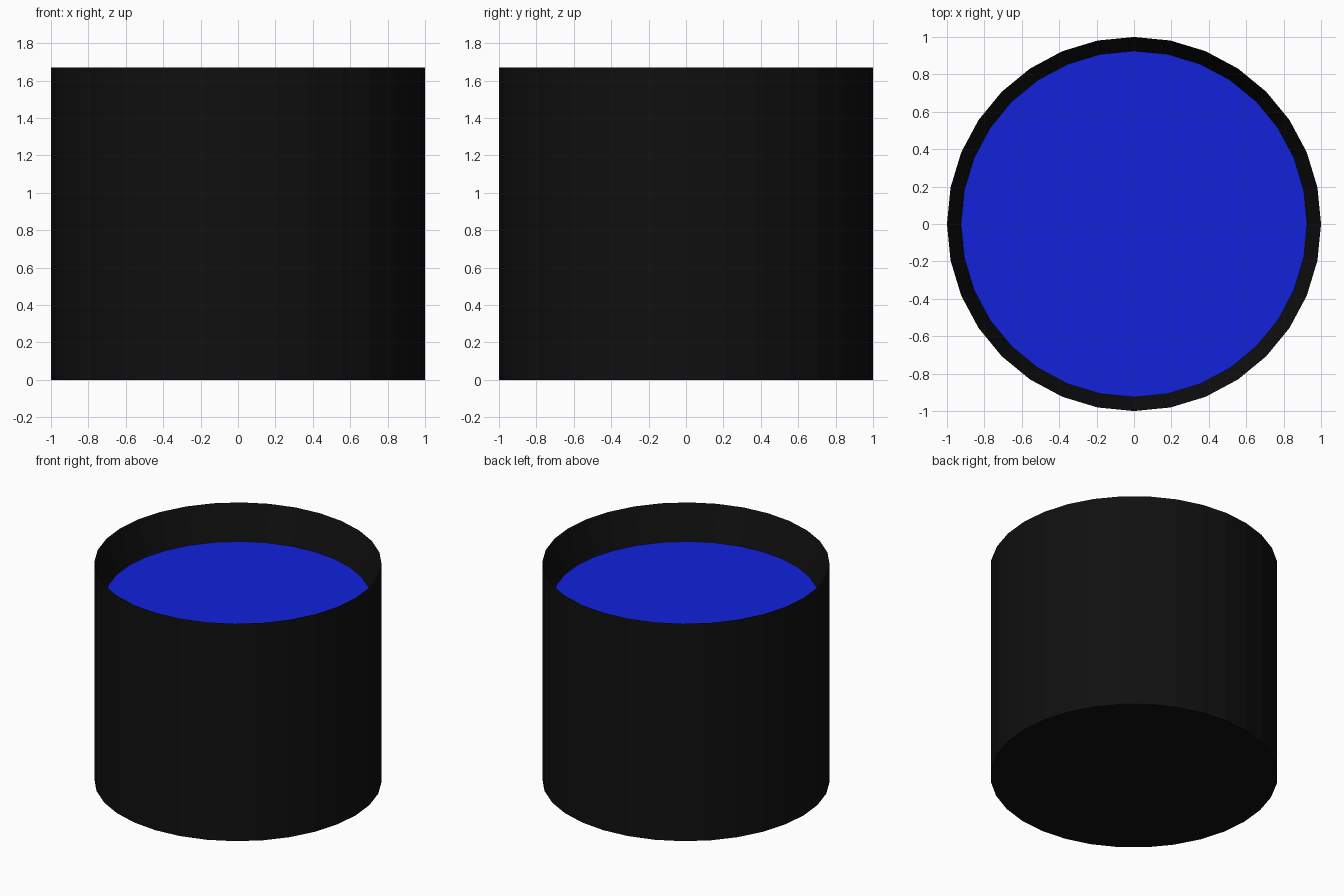
import bpy, bmesh
from math import cos, sin, tau

if "Cube" in bpy.data.objects:
    bpy.data.objects.remove(bpy.data.objects["Cube"])

SIDES = 32
HEIGHT = 1.67
LIQUID_Z = 1.405
LIQUID_R = 0.925


def material(name, color):
    mat = bpy.data.materials.new(name)
    mat.diffuse_color = (*color, 1.0)
    mat.use_nodes = True
    mat.node_tree.nodes["Principled BSDF"].inputs["Base Color"].default_value = mat.diffuse_color
    return mat


def ring(bm, radius, z):
    return [bm.verts.new((radius * cos(tau * i / SIDES), radius * sin(tau * i / SIDES), z))
            for i in range(SIDES)]


def bridge(bm, lower, upper):
    for i in range(SIDES):
        j = (i + 1) % SIDES
        bm.faces.new((lower[i], lower[j], upper[j], upper[i]))


def finish(bm, name, mat):
    mesh = bpy.data.meshes.new(name)
    bm.to_mesh(mesh)
    bm.free()
    mesh.materials.append(mat)
    obj = bpy.data.objects.new(name, mesh)
    bpy.context.collection.objects.link(obj)
    return obj


# Cup: closed base, straight outer wall, sharp rim, inner wall tapering to the liquid
bm = bmesh.new()
base = ring(bm, 1.0, 0.0)
rim = ring(bm, 1.0, HEIGHT)
inner = ring(bm, LIQUID_R, LIQUID_Z)
bm.faces.new(base[::-1])
bridge(bm, base, rim)
bridge(bm, rim, inner)
finish(bm, "cup", material("black", (0.005, 0.005, 0.005)))

# Liquid surface: flat disc filling the inner edge
bm = bmesh.new()
bm.faces.new(ring(bm, LIQUID_R, LIQUID_Z))
finish(bm, "liquid_surface", material("blue", (0.006, 0.015, 0.7)))
